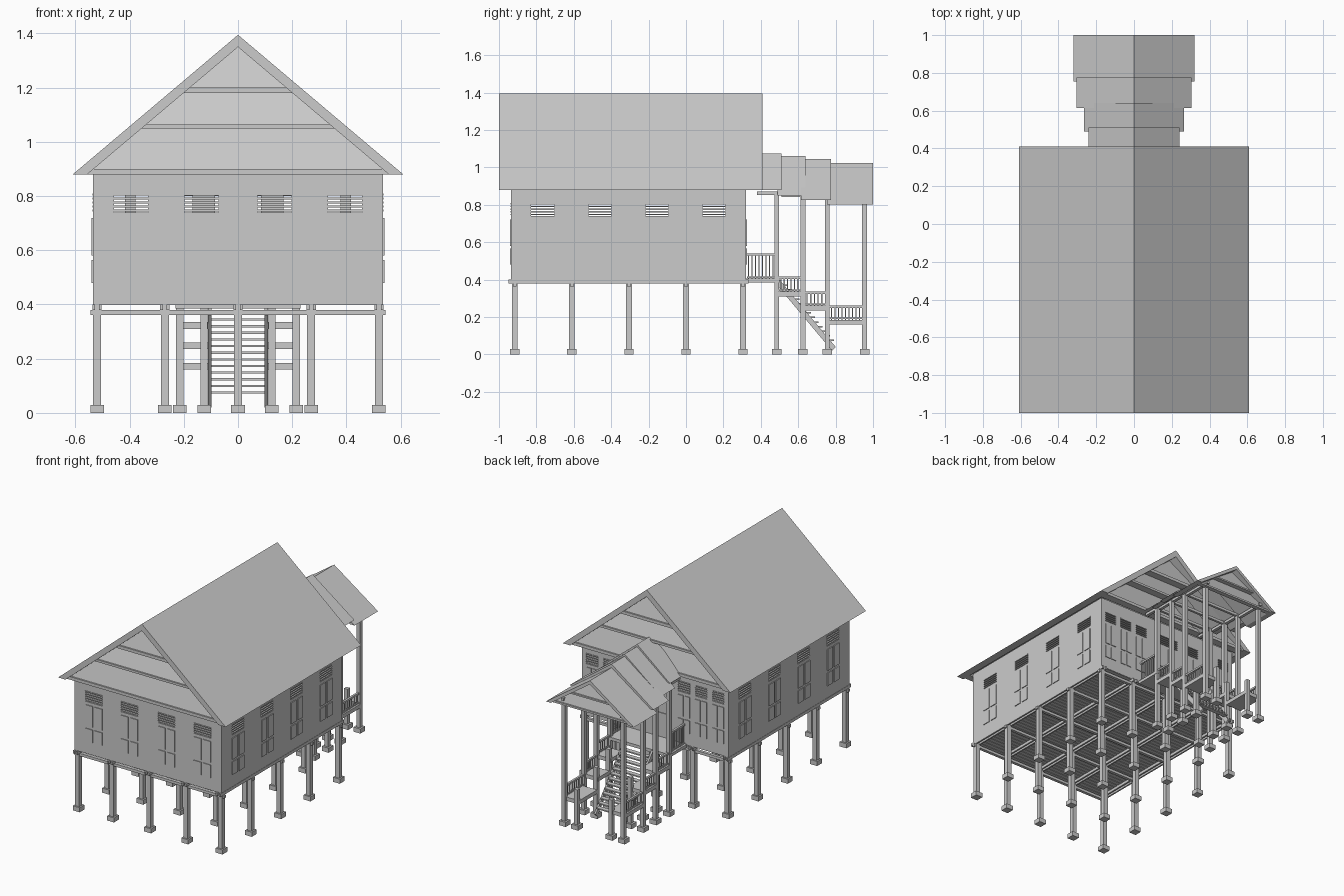
import bpy, bmesh
from math import pi
from mathutils import Matrix, Vector

if "Cube" in bpy.data.objects:
    bpy.data.objects.remove(bpy.data.objects["Cube"])


def make(name, solids, matrix=None):
    """One object from a list of convex solids (each a list of corner points)."""
    bm = bmesh.new()
    for pts in solids:
        half = len(pts) // 2
        a = [bm.verts.new(p) for p in pts[:half]]
        b = [bm.verts.new(p) for p in pts[half:]]
        bm.faces.new(a[::-1])
        bm.faces.new(b)
        for i in range(half):
            j = (i + 1) % half
            bm.faces.new((a[i], a[j], b[j], b[i]))
    bmesh.ops.recalc_face_normals(bm, faces=bm.faces[:])
    me = bpy.data.meshes.new(name)
    if matrix:
        bm.transform(matrix)
    bm.to_mesh(me)
    bm.free()
    ob = bpy.data.objects.new(name, me)
    bpy.context.collection.objects.link(ob)
    return ob


def box(x0, x1, y0, y1, z0, z1):
    return [(x, y, z) for z in (z0, z1)
            for x, y in ((x0, y0), (x1, y0), (x1, y1), (x0, y1))]


def post(x, y, z0, z1, w=.03):
    return box(x - w / 2, x + w / 2, y - w / 2, y + w / 2, z0, z1)


def along_y(profile, y0, y1):
    return [(x, y, z) for y in (y0, y1) for x, z in profile]


def mirrored(solids):
    return solids + [[(-x, y, z) for x, y, z in s] for s in solids]


# Pitched roof slab with level-cut eaves
def roof(name, half, z_eave, z_top, y0, y1, thick):
    slope = (z_top - z_eave) / half
    inner = half - thick / slope
    prof = [(0, z_top), (half, z_eave), (inner, z_eave), (0, z_top - thick)]
    return make(name, [along_y(prof, y0, y1),
                       along_y([(-x, z) for x, z in prof], y0, y1)])


# Gable of leaning panels with a ledge under each
def gable(name, y, out, apex, slope, levels, lean):
    solids = []
    for z0, ledge, z1 in levels:
        w0, wl, w1 = ((apex - z) / slope + .002 for z in (z0, ledge, z1))
        yo, yi = y, y - out * lean
        solids.append([(s * w, yy, z) for z, w in ((z0, w0), (ledge, wl))
                       for s, yy in ((-1, yo), (1, yo), (1, yi), (-1, yi))])
        t = -out * .01
        solids.append([(sx * w, yy + d, z) for d in (0, t)
                       for sx, w, yy, z in ((-1, wl, yo + t, ledge), (1, wl, yo + t, ledge),
                                            (1, w1, yi, z1), (-1, w1, yi, z1))])
    make(name, solids)


# Wall with louvred vents and panelled shutters; local -y is outward
def wall(name, length, openings, matrix):
    Z0, V0, V1, Z1, T = .40, .74, .81, .895, .015
    h = length / 2
    body = [box(-h, h, 0, T, Z0, V0), box(-h, h, 0, T, V1, Z1)]
    slats, panels = [], []
    u = -h
    for c, w in sorted(openings):
        body.append(box(u, c - w / 2, 0, T, V0, V1))
        u = c + w / 2
        for i in range(5):
            z = V0 + .004 + i * .0145
            slats.append(box(c - w / 2, c + w / 2, -.002, T, z, z + .007))
        for s in (-1, 1):
            p, q = sorted((c + s * w * .06, c + s * w * .49))
            for z0, z1 in ((.48, .565), (.58, .72)):
                panels.append(box(p, q, -.005, .001, z0, z1))
    body.append(box(u, h, 0, T, V0, V1))
    make(name, body, matrix)
    make(name + "_louvres", slats, matrix)
    make(name + "_shutter_panels", panels, matrix)


def place(x, y, angle):
    return Matrix.Translation(Vector((x, y, 0))) @ Matrix.Rotation(angle, 4, 'Z')


# House walls
front = [(c, .125) for c in (-.395, -.135, .135, .395)]
side = [-.765, -.46, -.155, .15]
ym = (-.935 + .32) / 2
back = [(s * c, .085) for c in (.46, .335, .21) for s in (-1, 1)] + [(0, .17)]
wall("front_wall", 1.07, front, place(0, -.935, 0))
wall("back_wall", 1.07, back, place(0, .32, pi))
wall("right_wall", 1.255, [(c - ym, .125) for c in side], place(.535, ym, pi / 2))
wall("left_wall", 1.255, [(ym - c, .125) for c in side], place(-.535, ym, -pi / 2))

# Main roof and its gables
roof("main_roof", .61, .88, 1.395, -1, .41, .045)
levels = [(.88, .90, 1.05), (1.05, 1.065, 1.18), (1.18, 1.20, 1.35)]
gable("front_gable", -.985, -1, 1.35, .844, levels, .05)
gable("back_gable", .395, 1, 1.35, .844, levels, .05)

# Stilts on footings
xs = (-.52, -.27, 0, .27, .52)
ys = (-.915, -.61, -.305, 0, .305)
make("stilts", [post(x, y, .03, .40) for x in xs for y in ys])
make("stilt_footings", [post(x, y, 0, .03, .05) for x in xs for y in ys])

# Floor beams and planks
make("cross_beams", [box(-.545, .545, y - .01, y + .01, .362, .38) for y in ys])
make("long_beams", [box(x + d - .005, x + d + .005, -.95, .335, .38, .40)
                    for x in xs for d in (-.012, .012)])
n = 42
step = 1.255 / n
make("floor_planks", [box(-.535, .535, -.935 + i * step, -.935 + (i + .88) * step, .398, .408)
                      for i in range(n)])

# Telescoping porch roofs: half width, eave, ridge, y range
porch = [(.24, .88, 1.075, .36, .51), (.265, .85, 1.06, .49, .64),
         (.305, .825, 1.045, .615, .775), (.32, .80, 1.022, .755, 1.0)]
for i, (half, e, t, y0, y1) in enumerate(porch):
    roof("porch_roof_%d" % (i + 1), half, e, t, y0, y1, .025)
gable("porch_gable", .985, 1, .997, .694, [(.80, .812, .89), (.89, .90, .995)], .03)

# Porch posts: tall outer row carries the roof, short inner row carries the steps
X_OUT, X_IN = .215, .125
py = (.485, .625, .755, .955)
inner_top = (.40, .40, .33, .26)
tall, short, feet, plates = [], [], [], []
for i, y in enumerate(py):
    half, e, t, y0, y1 = porch[i]
    top = t - .03 - X_OUT * (t - e) / half
    tall.append(post(X_OUT, y, .03, top, .026))
    short.append(post(X_IN, y, .03, inner_top[i], .026))
    feet += [post(x, y, 0, .03, .05) for x in (X_OUT, X_IN)]
    plates.append(box(X_OUT - .01, X_OUT + .01, y0 + .02, y1 - .02, top - .018, top))
    plates.append(box(0, X_OUT, y - .008, y + .008, top - .018, top))
make("porch_tall_posts", mirrored(tall))
make("porch_short_posts", mirrored(short))
make("porch_footings", mirrored(feet))
make("porch_roof_plates", mirrored(plates))

# Landing and stepped side platforms
make("landing", [box(-.23, .23, .32, .50, .385, .405)])
tiers = [(.498, .625, .31, .08), (.638, .755, .235, .075), (.768, .955, .16, .075)]
make("side_platforms", mirrored([box(.11, .228, y0, y1, z, z + .025)
                                 for y0, y1, z, h in tiers]))

# Balustrades along the outer edges
rails = []
for y0, y1, z, h in [(.325, .475, .405, .135)] + [(a, b, c + .025, d) for a, b, c, d in tiers]:
    rails.append(box(X_OUT - .007, X_OUT + .007, y0, y1, z + h - .012, z + h))
    rails.append(box(X_OUT - .005, X_OUT + .005, y0, y1, z + .004, z + .012))
    k = int((y1 - y0) / .017)
    for i in range(k):
        y = y0 + (i + .5) * (y1 - y0) / k
        rails.append(post(X_OUT, y, z, z + h - .01, .006))
make("balustrades", mirrored(rails))

# Central stair
make("stair_treads", [box(-.1, .1, .515 + i * .0205, .545 + i * .0205, .365 - i * .0245, .373 - i * .0245)
                      for i in range(13)])
path = [(.495, .405), (.80, .04), (.78, .02), (.495, .36)]
make("stair_stringers", mirrored([[(x, y, z) for x in (.098, .11) for y, z in path]]))
